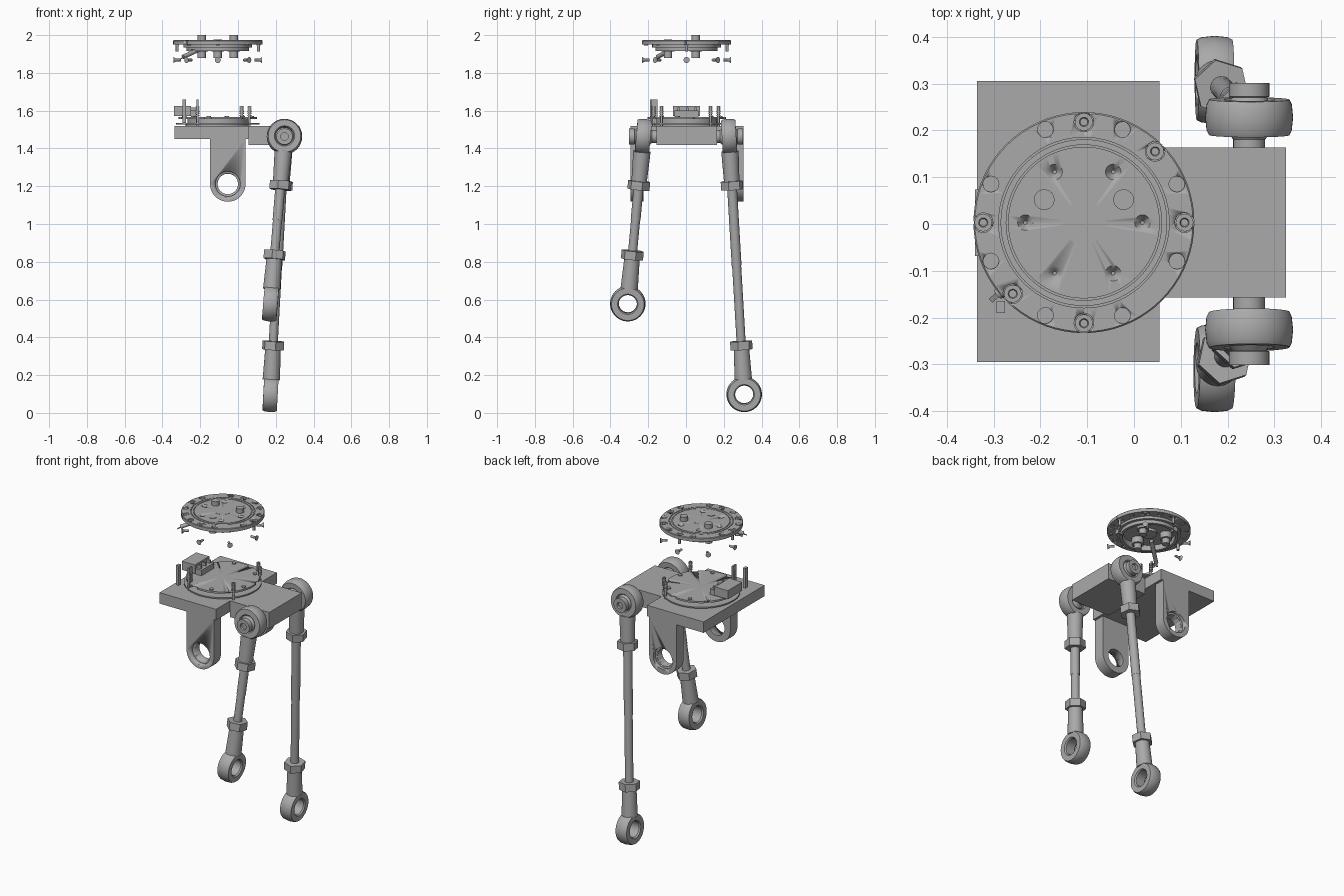
import bpy, bmesh, math
from mathutils import Matrix, Vector

cube = bpy.data.objects.get("Cube")
if cube:
    bpy.data.objects.remove(cube)

grey = bpy.data.materials.new("plain_grey")
grey.use_nodes = True
COLOR = (0.4, 0.4, 0.4, 1)
grey.diffuse_color = COLOR
grey.node_tree.nodes["Principled BSDF"].inputs["Base Color"].default_value = COLOR

Z = Vector((0, 0, 1))
CX = -0.107  # axis of the round flange and circuit boards


def finish(name, bm):
    bmesh.ops.recalc_face_normals(bm, faces=bm.faces)
    mesh = bpy.data.meshes.new(name)
    bm.to_mesh(mesh)
    bm.free()
    mesh.materials.append(grey)
    obj = bpy.data.objects.new(name, mesh)
    bpy.context.collection.objects.link(obj)
    bpy.ops.object.select_all(action="DESELECT")
    bpy.context.view_layer.objects.active = obj
    obj.select_set(True)
    bpy.ops.object.shade_smooth_by_angle(angle=math.radians(35))
    return obj


def lathe(name, profile, origin=(0, 0, 0), axis=Z, sides=32):
    """Revolve a closed (radius, height) loop; a zero radius closes the end."""
    bm = bmesh.new()
    turn = Vector(axis).to_track_quat("Z", "Y").to_matrix().to_4x4()
    place = Matrix.Translation(origin) @ turn
    rings = []
    for r, h in profile:
        count = sides if r > 0 else 1
        rings.append([bm.verts.new(place @ Vector((r * math.cos(math.tau * i / sides),
                      r * math.sin(math.tau * i / sides), h))) for i in range(count)])
    for a, b in zip(rings, rings[1:] + rings[:1]):
        if len(a) == len(b) == 1:
            continue
        for i in range(sides):
            j = (i + 1) % sides
            quad = [a[i % len(a)], a[j % len(a)], b[j % len(b)], b[i % len(b)]]
            bm.faces.new(list(dict.fromkeys(quad)))
    return finish(name, bm)


def rod(name, start, end, r, sides=24, r2=None):
    start, end = Vector(start), Vector(end)
    length = (end - start).length
    top = r if r2 is None else r2
    return lathe(name, [(0, 0), (r, 0), (top, length), (0, length)], start, end - start, sides)


def box(name, low, high):
    low, high = Vector(low), Vector(high)
    bm = bmesh.new()
    bmesh.ops.create_cube(bm, size=1)
    size = high - low
    for v in bm.verts:
        v.co = (low + high) / 2 + Vector([c * s for c, s in zip(v.co, size)])
    return finish(name, bm)


def prism(name, points, offset):
    bm = bmesh.new()
    face = bm.faces.new([bm.verts.new(p) for p in points])
    out = bmesh.ops.extrude_face_region(bm, geom=[face])
    bmesh.ops.translate(bm, vec=offset, verts=[g for g in out["geom"] if isinstance(g, bmesh.types.BMVert)])
    return finish(name, bm)


def cut(obj, cutters):
    for c in cutters:
        mod = obj.modifiers.new("cut", "BOOLEAN")
        mod.object, mod.solver = c, "EXACT"
        bpy.context.view_layer.objects.active = obj
        bpy.ops.object.modifier_apply(modifier=mod.name)
        bpy.data.objects.remove(c)


def polar(r, degrees, z):
    a = math.radians(degrees)
    return Vector((CX + r * math.cos(a), 0.003 + r * math.sin(a), z))


# Platform with its thicker side block
box("platform", (-0.335, -0.295, 1.45), (0.055, 0.305, 1.518))
box("side_block", (0.055, -0.157, 1.417), (0.325, 0.163, 1.518))

# Hanging lugs with stepped bores
for label, y0, outer in (("front", -0.295, -0.295), ("back", 0.235, 0.305)):
    pts = [(0.04, y0, 1.45), (-0.148, y0, 1.45)]
    for i in range(25):
        a = math.pi + math.pi * i / 24
        pts.append((-0.054 + 0.094 * math.cos(a), y0, 1.212 + 0.094 * math.sin(a)))
    lug = prism(label + "_lug", pts, (0, 0.07, 0))
    cut(lug, [rod("bore", (-0.054, y0 - 0.1, 1.212), (-0.054, y0 + 0.2, 1.212), 0.054, 40),
              rod("counterbore", (-0.054, outer - 0.02, 1.212), (-0.054, outer + 0.02, 1.212), 0.066, 40)])


def rod_end(label, centre, along, axis):
    """Eye, neck and lock nut; returns where the link rod starts."""
    along = along.normalized()
    axis = (Vector(axis) - along * along.dot(axis)).normalized()
    outside = [(0.086, -0.038), (0.091, -0.028), (0.094, 0), (0.091, 0.028), (0.086, 0.038)]
    lathe(label + "_eye", [(0.054, -0.038)] + outside + [(0.054, 0.038), (0.048, 0.03), (0.048, -0.03)],
          centre, axis, 48)
    rod(label + "_neck", centre + along * 0.078, centre + along * 0.24, 0.046, 24, 0.041)
    rod(label + "_nut", centre + along * 0.237, centre + along * 0.283, 0.06, 6)
    return centre + along * 0.275


# Two linkage legs
for label, side, foot_z in (("front", -1, 0.578), ("back", 1, 0.098)):
    hip = Vector((0.246, side * 0.226, 1.463))
    foot = Vector((0.172, side * 0.308, foot_z))
    if side > 0:
        hip.y += 0.002
    a = rod_end(label + "_upper", hip, foot - hip, (0, 1, 0))
    b = rod_end(label + "_lower", foot, hip - foot, (1, 0, 0))
    middle = (a + b) / 2
    rod(label + "_link_upper", a, middle, 0.026)
    rod(label + "_link_lower", middle, b, 0.024)
    # Pivot bolt with a socket head
    out = Vector((0, side, 0))
    base = Vector((0.246, side * 0.15, 1.463))
    lathe(label + "_pivot_bolt", [(0, 0), (0.034, 0), (0.034, 0.03), (0.049, 0.05), (0.049, 0.104),
          (0.036, 0.12), (0.043, 0.122), (0.043, 0.151), (0.02, 0.151), (0.02, 0.135), (0, 0.135)], base, out)

# Circuit board stack
low = Vector((CX, 0.003, 0))
rod("board_spacer", low + Z * 1.515, low + Z * 1.528, 0.17, 48)
rod("lower_board", low + Z * 1.528, low + Z * 1.536, 0.22, 64)
rod("board_core", low + Z * 1.536, low + Z * 1.555, 0.16, 48)
upper = rod("upper_board", low + Z * 1.555, low + Z * 1.566, 0.208, 64)
cut(upper, [rod("notch", polar(0.215, a, 1.54), polar(0.215, a, 1.6), 0.022, 16) for a in range(15, 375, 60)])
for i in range(6):
    rod("board_screw", polar(0.185, 45 + 60 * i, 1.56), polar(0.185, 45 + 60 * i, 1.572), 0.012, 12)

# Threaded standoffs
for x, y in ((0.06, 0.13), (0.02, 0.172), (0.06, -0.13), (-0.215, -0.172)):
    rod("standoff", (x, y, 1.518), (x, y, 1.625), 0.007, 12)
    for i in range(5):
        z = 1.572 + 0.011 * i
        rod("standoff_thread", (x, y, z), (x, y, z + 0.006), 0.011, 12)

# Cable connector and its upright tab
box("connector_shell", (-0.34, -0.068, 1.572), (-0.25, 0.074, 1.626))
box("connector_base", (-0.25, -0.06, 1.564), (-0.21, 0.066, 1.6))
for i in range(3):
    y = -0.045 + 0.045 * i
    box("connector_pin", (-0.25, y, 1.6), (-0.225, y + 0.012, 1.618))
box("upright_tab", (-0.294, -0.19, 1.536), (-0.276, -0.165, 1.66))
box("upright_strip", (-0.22, -0.185, 1.536), (-0.21, -0.15, 1.66))

# Floating round flange, grooved on top and recessed below
flange = lathe("flange", [(0, 1.973), (0.162, 1.973), (0.162, 1.969), (0.166, 1.969), (0.166, 1.973),
               (0.178, 1.973), (0.178, 1.969), (0.182, 1.969), (0.182, 1.973), (0.233, 1.973), (0.236, 1.97),
               (0.236, 1.95), (0.182, 1.95), (0.182, 1.935), (0.165, 1.935), (0.165, 1.915),
               (0.148, 1.915), (0.148, 1.95), (0, 1.95)], (CX, 0.003, 0), sides=72)
holes = []
for i in range(16):
    a = 22.5 * i
    holes.append(rod("rim_hole", polar(0.215, a, 1.9), polar(0.215, a, 2), 0.021 if i % 2 == 0 else 0.017, 16))
for i in range(6):
    holes.append(rod("cone_hole", polar(0.125, 60 * i, 1.953), polar(0.125, 60 * i, 1.975), 0.004, 16, 0.018))
cut(flange, holes)
for i in range(16):
    a = 22.5 * i
    if i % 2 == 0:
        lathe("rim_screw", [(0, 1.964), (0.008, 1.964), (0.01, 1.97), (0.019, 1.97), (0.019, 1.955),
              (0.01, 1.952), (0.01, 1.945), (0, 1.945)], polar(0.215, a, 0), sides=16)
    else:
        rod("rim_plug", polar(0.215, a, 1.952), polar(0.215, a, 1.965), 0.0175, 16)
rod("centre_disc", low + Z * 1.935, low + Z * 1.974, 0.047, 32)

# Guide pins through the flange
for a, top in ((30, 2.0), (150, 2.0), (270, 1.976)):
    rod("guide_pin", polar(0.098, a, 1.88), polar(0.098, a, top), 0.022, 24)
    rod("guide_boss", polar(0.098, a, 1.912), polar(0.098, a, 1.952), 0.034, 24)
for a in (0, 90, 180):
    rod("hanging_pin", polar(0.215, a, 1.912), polar(0.215, a, 1.95), 0.008, 12)

# Loose radial screws below the flange
for i in range(8):
    a = 45 * i
    head, neck, tip = (polar(r, a, 1.868) for r in (0.235, 0.222, 0.195))
    rod("loose_screw_head", head, neck, 0.016, 16, 0.008)
    rod("loose_screw_shank", neck, tip, 0.007, 12)

# Small sloping bracket under the flange
prism("sloping_bracket", [(-0.31, -0.16, 1.872), (-0.245, -0.1, 1.925), (-0.245, -0.1, 1.905)],
      (0.008, -0.008, 0))
rod("sloping_stem", (-0.29, -0.15, 1.885), (-0.17, -0.05, 1.94), 0.012, 12)
